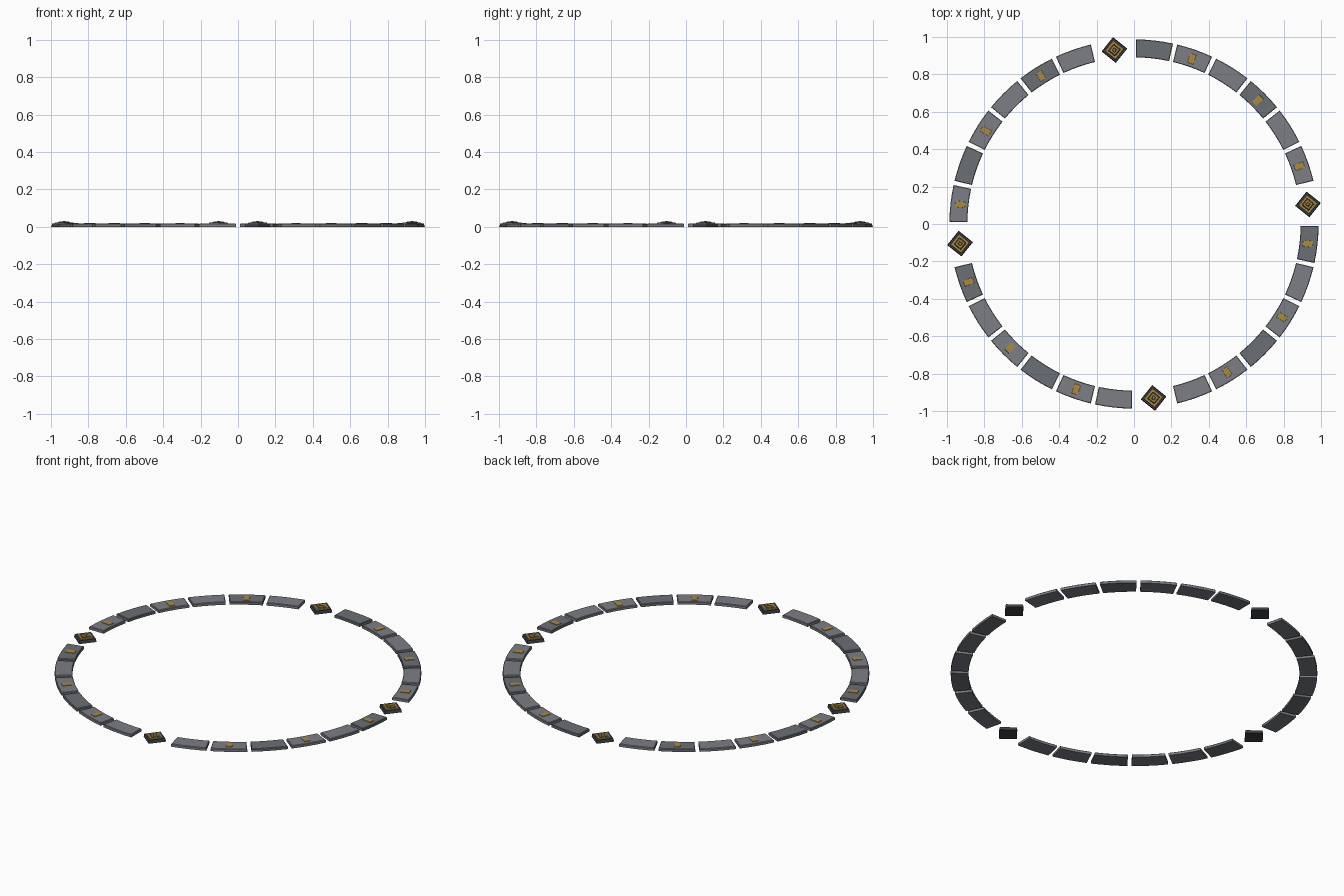
import bpy, bmesh, math
from mathutils import Matrix

if "Cube" in bpy.data.objects:
    bpy.data.objects.remove(bpy.data.objects["Cube"])

SLOTS = 28
STEP = 2 * math.pi / SLOTS
R = 0.936


def material(name, rgb):
    m = bpy.data.materials.new(name)
    m.diffuse_color = (*rgb, 1)
    m.use_nodes = True
    m.node_tree.nodes["Principled BSDF"].inputs["Base Color"].default_value = m.diffuse_color
    return m


LIGHT = material("light_stone", (0.20, 0.21, 0.235))
DARK = material("dark_stone", (0.145, 0.16, 0.18))
IRON = material("dark_metal", (0.045, 0.05, 0.06))
GOLD = material("gold", (0.40, 0.25, 0.06))


def loft(name, rings, mat, angle=0.0):
    """Closed solid through stacked rings of points, turned about z."""
    bm = bmesh.new()
    loops = [[bm.verts.new(p) for p in ring] for ring in rings]
    n = len(loops[0])
    for a, b in zip(loops, loops[1:]):
        for i in range(n):
            j = (i + 1) % n
            bm.faces.new((a[i], a[j], b[j], b[i]))
    bm.faces.new(loops[0][::-1])
    bm.faces.new(loops[-1])
    bmesh.ops.recalc_face_normals(bm, faces=bm.faces)
    bm.transform(Matrix.Rotation(angle, 4, 'Z'))
    me = bpy.data.meshes.new(name)
    bm.to_mesh(me)
    bm.free()
    me.materials.append(mat)
    ob = bpy.data.objects.new(name, me)
    bpy.context.collection.objects.link(ob)
    return ob


def arc_ring(inset, z, seg=4):
    """Outline of a curved paving block."""
    r0, r1, h = 0.891 + inset, 0.987 - inset, math.radians(5.75) - inset / R
    ts = [-h + 2 * h * i / seg for i in range(seg + 1)]
    return ([(r1 * math.cos(t), r1 * math.sin(t), z) for t in ts] +
            [(r0 * math.cos(t), r0 * math.sin(t), z) for t in reversed(ts)])


def rect_ring(a, b, z):
    return [(R + a, b, z), (R - a, b, z), (R - a, -b, z), (R + a, -b, z)]


def diamond_ring(d, z):
    return [(R + d, 0, z), (R, d, z), (R - d, 0, z), (R, -d, z)]


# diamond marker tiers: outer radius, top radius, bottom, top, material
TIERS = [
    ("marker_base", 0.069, 0.064, 0.0, 0.018, IRON),
    ("marker_gold_plate", 0.052, 0.049, 0.018, 0.023, GOLD),
    ("marker_dark_band", 0.034, 0.032, 0.023, 0.025, IRON),
    ("marker_gold_cap", 0.029, 0.026, 0.025, 0.028, GOLD),
    ("marker_dark_stud", 0.014, 0.012, 0.028, 0.029, IRON),
    ("marker_gold_pin", 0.009, 0.008, 0.029, 0.030, GOLD),
]

for i in range(SLOTS):
    ang = STEP * (i + 0.5)
    if i % 7 == 0:
        # quarter markers
        for name, d0, d1, z0, z1, mat in TIERS:
            loft(f"{name}_{i}", [diamond_ring(d0, z0), diamond_ring(d1, z1)], mat, ang)
        continue
    # curved stone blocks, every third darker
    loft(f"stone_block_{i}", [arc_ring(0, 0), arc_ring(0, 0.014), arc_ring(0.003, 0.017)],
         DARK if i % 3 == 0 else LIGHT, ang)
    # gold inlay on odd blocks
    if i % 2:
        loft(f"gold_inlay_{i}", [rect_ring(0.027, 0.017, 0.015), rect_ring(0.026, 0.016, 0.020)],
             GOLD, ang)
